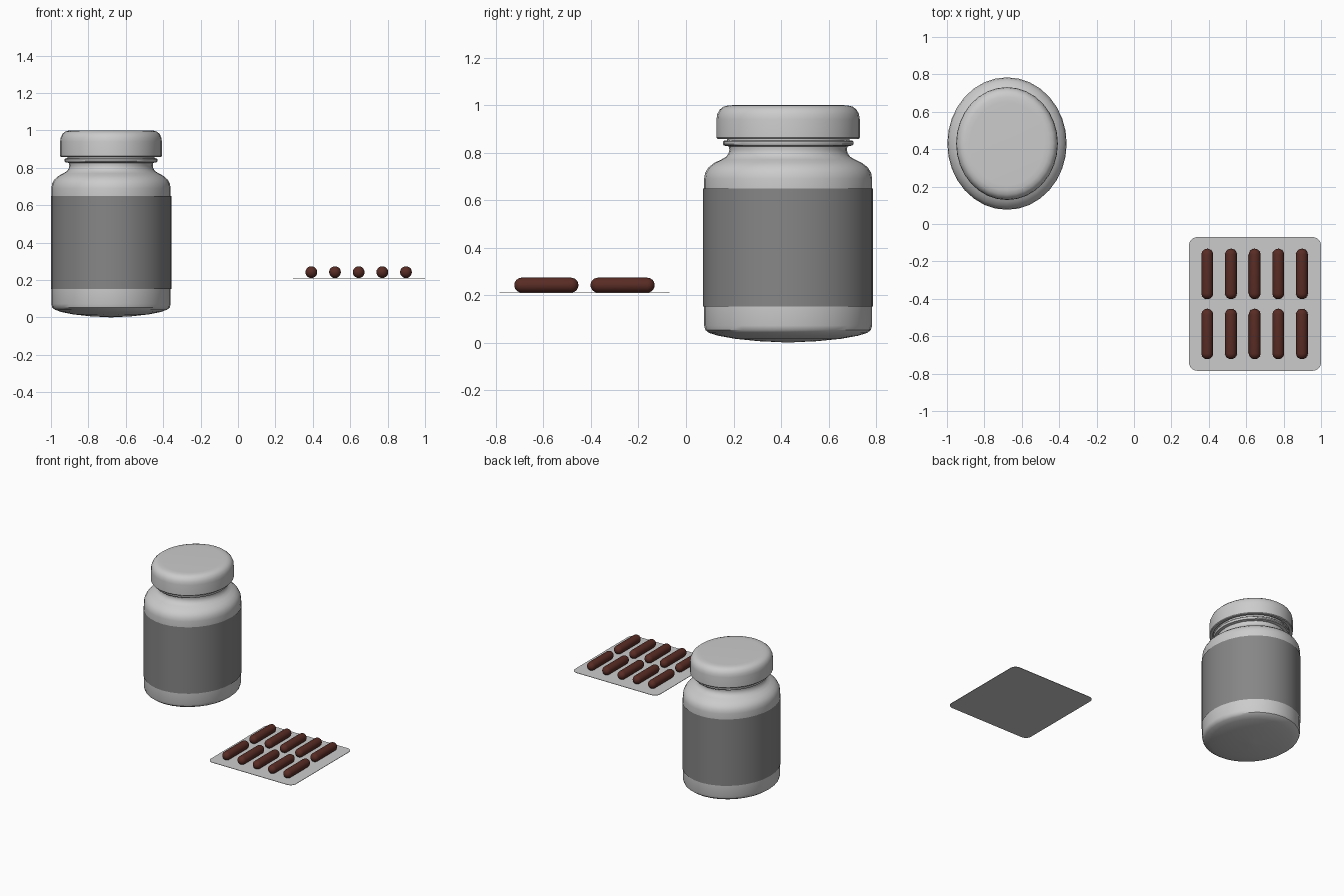
import bpy, bmesh, math

if "Cube" in bpy.data.objects:
    bpy.data.objects.remove(bpy.data.objects["Cube"])

SQUASH = 0.355 / 0.32  # bottle is slightly oval, deeper along y


def material(name, rgb):
    m = bpy.data.materials.new(name)
    m.diffuse_color = (*rgb, 1)
    m.use_nodes = True
    m.node_tree.nodes["Principled BSDF"].inputs["Base Color"].default_value = m.diffuse_color
    return m


def finish(name, bm, loc, mat=None, angle=35):
    bmesh.ops.recalc_face_normals(bm, faces=bm.faces)
    me = bpy.data.meshes.new(name)
    bm.to_mesh(me)
    bm.free()
    me.shade_smooth()
    me.set_sharp_from_angle(angle=math.radians(angle))
    ob = bpy.data.objects.new(name, me)
    bpy.context.collection.objects.link(ob)
    ob.location = loc
    if mat:
        me.materials.append(mat)
    return ob


def lathe(name, profile, loc, mat=None, segs=32, squash=SQUASH):
    """Spin (radius, height) points round z; radius 0 closes the end."""
    bm = bmesh.new()
    rings = []
    for r, z in profile:
        if r == 0:
            rings.append([bm.verts.new((0, 0, z))] * segs)
        else:
            rings.append([bm.verts.new((r * math.cos(2 * math.pi * i / segs),
                                        r * squash * math.sin(2 * math.pi * i / segs), z))
                          for i in range(segs)])
    for a, b in zip(rings, rings[1:]):
        for i in range(segs):
            j = (i + 1) % segs
            quad = list(dict.fromkeys([a[i], a[j], b[j], b[i]]))
            bm.faces.new(quad)
    return finish(name, bm, loc, mat)


dark = material("label_grey", (0.24, 0.24, 0.24))
red = material("pill_red", (0.10, 0.025, 0.018))
bottle_at = (-0.679, 0.43, 0)

# bottle: domed base, straight wall, round shoulder, neck and bead
lathe("bottle_body", [
    (0, 0), (0.03, 0.002), (0.11, 0.006), (0.2, 0.016), (0.265, 0.029), (0.3, 0.041),
    (0.314, 0.053), (0.319, 0.072), (0.319, 0.15), (0.319, 0.65), (0.319, 0.69),
    (0.315, 0.715), (0.302, 0.738), (0.28, 0.757), (0.255, 0.77), (0.236, 0.782),
    (0.226, 0.797), (0.223, 0.812), (0.225, 0.826), (0.244, 0.83), (0.248, 0.836),
    (0.248, 0.846), (0.244, 0.85), (0.232, 0.852), (0.232, 0.87), (0, 0.87)], bottle_at)

# cap with rounded top edge
lathe("bottle_cap", [
    (0, 0.872), (0.245, 0.872), (0.25, 0.858), (0.268, 0.858), (0.272, 0.863),
    (0.272, 0.94), (0.269, 0.962), (0.26, 0.981), (0.246, 0.993), (0.226, 0.999),
    (0.2, 1.0), (0, 1.0)], bottle_at)

# wrap-around label
lathe("bottle_label", [(0.3225, 0.152), (0.3225, 0.65)], (-0.6775, 0.43, 0), dark)

# blister card with rounded corners
bm = bmesh.new()
hx, hy, cr = 0.353, 0.3575, 0.045
outline = []
for k, (sx, sy) in enumerate([(1, 1), (-1, 1), (-1, -1), (1, -1)]):
    for s in range(7):
        a = math.pi / 2 * (k + s / 6)
        outline.append(bm.verts.new((sx * (hx - cr) + cr * math.cos(a),
                                     sy * (hy - cr) + cr * math.sin(a), 0)))
card = bm.faces.new(outline)
top = bmesh.ops.extrude_face_region(bm, geom=[card])["geom"]
bmesh.ops.translate(bm, vec=(0, 0, 0.003),
                    verts=[g for g in top if isinstance(g, bmesh.types.BMVert)])
finish("blister_card", bm, (0.647, -0.4275, 0.209))

# ten capsules lying along y
R, HALF = 0.0315, 0.135
steps = [i * math.pi / 12 for i in range(7)]
low = [(R * math.sin(a) if a else 0, -(HALF - R) - R * math.cos(a)) for a in steps]
capsule = low + [(r, -z) for r, z in reversed(low)]
for row, y in enumerate((-0.267, -0.588)):
    for col in range(5):
        pill = lathe(f"pill_{row + 1}_{col + 1}", capsule,
                     (0.392 + 0.1265 * col, y, 0.242), red, 20, 1)
        pill.rotation_euler.x = math.pi / 2
